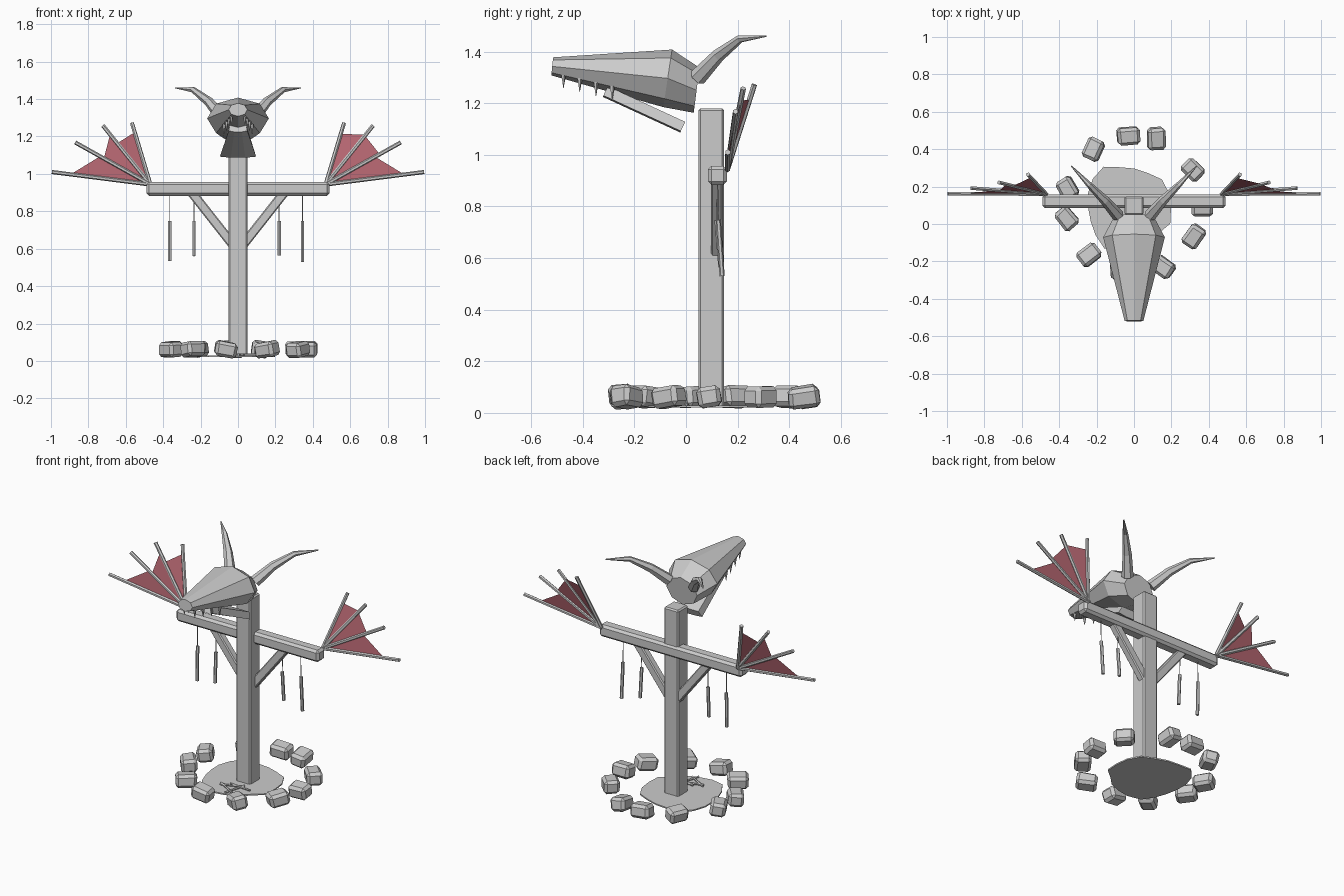
import bpy, bmesh, math, random
from mathutils import Vector, Matrix, Euler

if "Cube" in bpy.data.objects:
    bpy.data.objects.remove(bpy.data.objects["Cube"])

random.seed(4)


def make(name, bm, mat=None):
    bmesh.ops.recalc_face_normals(bm, faces=bm.faces)
    me = bpy.data.meshes.new(name)
    bm.to_mesh(me)
    bm.free()
    ob = bpy.data.objects.new(name, me)
    bpy.context.collection.objects.link(ob)
    if mat:
        me.materials.append(mat)
    return ob


def box(name, loc, size, rot=(0, 0, 0), bevel=0.01, jitter=0):
    bm = bmesh.new()
    bmesh.ops.create_cube(bm, size=1)
    for v in bm.verts:
        v.co = Vector([c * s * (1 + random.uniform(-jitter, jitter)) for c, s in zip(v.co, size)])
    if bevel:
        bmesh.ops.bevel(bm, geom=bm.edges[:], offset=bevel, segments=1, affect='EDGES')
    bm.transform(Matrix.Translation(loc) @ Euler(rot).to_matrix().to_4x4())
    return make(name, bm)


def rod(name, a, b, r1, r2=None, sides=6):
    a, b = Vector(a), Vector(b)
    bm = bmesh.new()
    bmesh.ops.create_cone(bm, cap_ends=True, segments=sides, radius1=r1,
                          radius2=r1 if r2 is None else r2, depth=(b - a).length)
    q = (b - a).to_track_quat('Z', 'Y')
    bm.transform(Matrix.Translation((a + b) / 2) @ q.to_matrix().to_4x4())
    return make(name, bm)


def loft(name, rings):
    bm = bmesh.new()
    loops = [[bm.verts.new(p) for p in ring] for ring in rings]
    n = len(loops[0])
    for p, q in zip(loops, loops[1:]):
        for i in range(n):
            bm.faces.new((p[i], p[(i + 1) % n], q[(i + 1) % n], q[i]))
    bm.faces.new(loops[0])
    bm.faces.new(loops[-1])
    return make(name, bm)


def head_ring(top, bottom, half_width, sides=8):
    # ring spanned between a top and a bottom point given as (y, z)
    t, b = Vector((0, *top)), Vector((0, *bottom))
    return [(t + b) / 2 + (t - b) / 2 * math.cos(a) + Vector((half_width * math.sin(a), 0, 0))
            for a in (2 * math.pi * i / sides for i in range(sides))]


red = bpy.data.materials.new("wing_red")
red.diffuse_color = (0.45, 0.13, 0.16, 1)
red.use_nodes = True
red.node_tree.nodes["Principled BSDF"].inputs["Base Color"].default_value = red.diffuse_color

# Post, crossbeam and braces
box("post", (0, 0.098, 0.60), (0.10, 0.10, 1.16), bevel=0.008)
box("crossbeam", (0, 0.122, 0.92), (0.98, 0.074, 0.074), bevel=0.014)
for s in (-1, 1):
    a, b = Vector((0.015 * s, 0.12, 0.605)), Vector((0.255 * s, 0.12, 0.91))
    d = b - a
    box("brace", (a + b) / 2, (0.05, 0.045, d.length), (0, math.atan2(d.x, d.z), 0), 0.006)

# Skull and lower jaw
loft("skull", [head_ring((-0.515, 1.378), (-0.522, 1.308), 0.05),
               head_ring((-0.054, 1.408), (-0.088, 1.185), 0.165),
               head_ring((0.052, 1.338), (0.03, 1.163), 0.105)])
loft("lower_jaw", [[(x * w, y + k * 0.017, z + k * 0.036)
                    for x, k in ((-1, 0), (-0.85, 1), (0.85, 1), (1, 0), (0.4, -0.15), (-0.4, -0.15))]
                   for y, z, w in ((-0.32, 1.23, 0.05), (-0.02, 1.092, 0.097))])

# Teeth and horns on both sides
for s in (-1, 1):
    for i in range(4):
        y = -0.475 + 0.063 * i
        x, z = (0.036 + 0.013 * i) * s, 1.315 - 0.016 * i
        rod("tooth", (x, y, z), (x, y, z - 0.055), 0.011, 0.001, 5)
    path = [Vector(p) for p in ((0.085, 0.045, 1.30), (0.155, 0.125, 1.385),
                                (0.24, 0.21, 1.45), (0.335, 0.31, 1.46))]
    rings = []
    for i, (p, r) in enumerate(zip(path, (0.034, 0.026, 0.016, 0.003))):
        t = (path[min(i + 1, 3)] - path[max(i - 1, 0)]).normalized()
        u = t.cross(Vector((0, 0, 1))).normalized()
        v = u.cross(t)
        ring = [p + r * (math.cos(k * math.pi / 3) * u + math.sin(k * math.pi / 3) * v) for k in range(6)]
        rings.append([(q.x * s, q.y, q.z) for q in ring])
    loft("horn", rings)

# Wings: four ribs per side with torn cloth between them
ribs = [(0.995, 0.162, 1.01), (0.87, 0.192, 1.168), (0.722, 0.222, 1.258), (0.567, 0.265, 1.272)]
torn = {-1: ((0.81, 0.67), (0.62, 0.85), (0.70, 0.85)), 1: ((0.80, 0.66), (0.72, 0.83), (0.85, 0.82))}
for s in (-1, 1):
    root = Vector((0.468 * s, 0.16, 0.943))
    tips = [Vector((x * s, y, z)) for x, y, z in ribs]
    for t in tips:
        rod("wing_rib", root, t, 0.011)
    bm = bmesh.new()
    for i, (f, g) in enumerate(torn[s]):
        bm.faces.new([bm.verts.new(p) for p in (root, root.lerp(tips[i], f), root.lerp(tips[i + 1], g))])
    make("wing_cloth", bm, red)

# Hanging chimes
for x, low, y0, y1 in ((-0.365, 0.535, 0.125, 0.12), (-0.235, 0.56, 0.12, 0.11),
                       (0.22, 0.565, 0.12, 0.135), (0.345, 0.53, 0.125, 0.14)):
    rod("chime_string", (x, 0.122, 0.89), (x, y0, 0.74), 0.0025, sides=5)
    rod("chime", (x, y0, 0.748), (x, y1, low), 0.010)

# Ground patch with an uneven rim
bm = bmesh.new()
rim = []
for i in range(18):
    a = 2 * math.pi * i / 18
    r = 0.232 + 0.014 * math.sin(3 * a + 1) + random.uniform(-0.012, 0.012)
    rim.append(bm.verts.new((-0.035 + r * math.cos(a), 0.085 + r * math.sin(a), 0.02)))
face = bm.faces.new(rim)
ext = bmesh.ops.extrude_face_region(bm, geom=[face])
bmesh.ops.translate(bm, vec=(0, 0, 0.008), verts=[v for v in ext['geom'] if isinstance(v, bmesh.types.BMVert)])
make("ground_patch", bm)

# Twigs in front of the post
for x, y, ang in ((-0.02, -0.03, 20), (0.02, -0.06, 75), (-0.03, -0.07, -30), (0.03, -0.02, -5)):
    d = Vector((math.cos(math.radians(ang)), math.sin(math.radians(ang)), 0)) * 0.07
    c = Vector((x, y, 0.034))
    rod("twig", c - d, c + d, 0.006, sides=5)

# Ring of stones
for x, y, ang in ((-0.215, 0.40, 65), (-0.03, 0.47, 5), (0.12, 0.455, 92), (0.315, 0.29, -45),
                  (0.365, 0.09, 0), (0.32, -0.065, 55), (0.155, -0.23, -35), (-0.065, -0.25, 5),
                  (-0.24, -0.165, 38), (-0.36, 0.03, -50), (-0.355, 0.19, -60)):
    tilt = (random.uniform(-0.2, 0.2), random.uniform(-0.2, 0.2), math.radians(ang))
    box("stone", (x, y, 0.062), (0.118, 0.092, 0.08), tilt, 0.016, 0.06)
